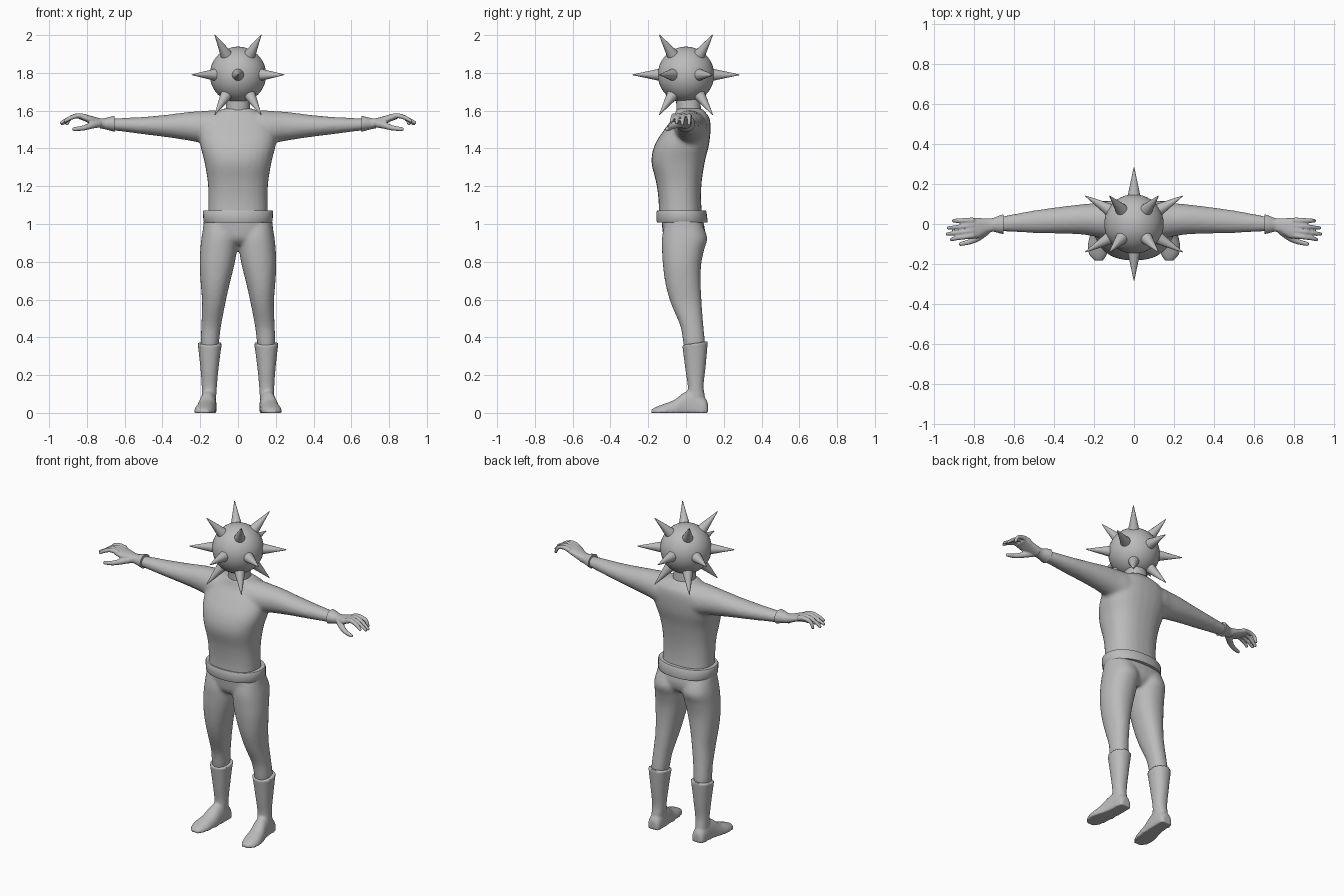
import bpy, bmesh, math
from mathutils import Vector

if "Cube" in bpy.data.objects:
    bpy.data.objects.remove(bpy.data.objects["Cube"])

grey = bpy.data.materials.new("plain grey")
grey.diffuse_color = (0.5, 0.5, 0.5, 1)
grey.use_nodes = True
grey.node_tree.nodes["Principled BSDF"].inputs["Base Color"].default_value = grey.diffuse_color


def finish(name, bm, voxel=0, smooth=4, angle=40):
    bmesh.ops.recalc_face_normals(bm, faces=bm.faces[:])
    me = bpy.data.meshes.new(name)
    bm.to_mesh(me)
    bm.free()
    me.materials.append(grey)
    ob = bpy.data.objects.new(name, me)
    bpy.context.collection.objects.link(ob)
    bpy.context.view_layer.objects.active = ob
    ob.select_set(True)
    bpy.ops.object.shade_smooth_by_angle(angle=math.radians(angle))
    ob.select_set(False)
    if voxel:  # fuse overlapping volumes into one skin
        r = ob.modifiers.new("fuse", 'REMESH')
        r.mode, r.voxel_size, r.use_smooth_shade = 'VOXEL', voxel, True
        s = ob.modifiers.new("soften", 'SMOOTH')
        s.factor, s.iterations = 0.5, smooth
    return ob


def spline(rows, steps):
    """Catmull-Rom through the rows."""
    out = []
    for i in range(len(rows) - 1):
        p = [Vector(rows[max(0, min(len(rows) - 1, i + k))]) for k in (-1, 0, 1, 2)]
        for j in range(steps):
            t = j / steps
            out.append(0.5 * (2 * p[1] + (p[2] - p[0]) * t
                              + (2 * p[0] - 5 * p[1] + 4 * p[2] - p[3]) * t * t
                              + (3 * p[1] - p[0] - 3 * p[2] + p[3]) * t ** 3))
    return out + [Vector(rows[-1])]


def loft(bm, axis, rows, side=1, steps=4, n=28, power=2.2, tilt=0, floor=False):
    """Rows are (position, min u, max u, min v, max v) along the axis."""
    rings = []
    for a, u0, u1, v0, v1 in spline(rows, steps):
        ring = []
        for k in range(n):
            c, s = math.cos(2 * math.pi * k / n), math.sin(2 * math.pi * k / n)
            u = (u0 + u1) / 2 + (u1 - u0) / 2 * math.copysign(abs(c) ** (2 / power), c)
            v = (v0 + v1) / 2 + (v1 - v0) / 2 * math.copysign(abs(s) ** (2 / power), s)
            x, y, z = {'x': (a, u, v), 'y': (u, a, v), 'z': (u, v, a + tilt * v)}[axis]
            ring.append(bm.verts.new((x * side, y, max(z, 0) if floor else z)))
        rings.append(ring)
    for r, q in zip(rings, rings[1:]):
        for k in range(n):
            bm.faces.new((r[k], r[(k + 1) % n], q[(k + 1) % n], q[k]))
    bm.faces.new(rings[0][::-1])
    bm.faces.new(rings[-1])


def tube(bm, points, r0, r1, side=1):
    """Tapered finger: chain of spheres close enough to fuse."""
    pts = spline(points, 7)
    for i, p in enumerate(pts):
        r = r0 + (r1 - r0) * i / (len(pts) - 1)
        got = bmesh.ops.create_icosphere(bm, subdivisions=2, radius=r)
        bmesh.ops.translate(bm, verts=got['verts'], vec=(p.x * side, p.y, p.z))


# Spiked ball head
bm = bmesh.new()
centre = Vector((0, 0, 1.79))
bmesh.ops.create_uvsphere(bm, u_segments=40, v_segments=24, radius=0.149)
bmesh.ops.translate(bm, verts=bm.verts[:], vec=centre)
finish("ball_head", bm)

dirs = [(0, s, 0) for s in (-1, 1)]
dirs += [(a * 0.866, b * 0.5, 0) for a in (-1, 1) for b in (-1, 1)]
dirs += [(a * 0.435, b * 0.5, c * 0.75) for a in (-1, 1) for b in (-1, 1) for c in (-1, 1)]
bm = bmesh.new()
for d in dirs:
    d = Vector(d).normalized()
    got = bmesh.ops.create_cone(bm, cap_ends=True, segments=16, radius1=0.033,
                                radius2=0.002, depth=0.146)
    q = d.to_track_quat('Z', 'Y')
    for v in got['verts']:
        v.co = centre + q @ v.co + d * 0.209
finish("head_spikes", bm)

# Neck
bm = bmesh.new()
loft(bm, 'z', [(1.52, -0.07, 0.07, -0.05, 0.085), (1.60, -0.065, 0.065, -0.05, 0.08),
               (1.70, -0.062, 0.062, -0.055, 0.07)])
finish("neck", bm)

# Sweater: torso and both sleeves fused
bm = bmesh.new()
loft(bm, 'z', [(1.03, -.16, .16, -.145, .088), (1.12, -.157, .157, -.145, .08),
               (1.22, -.16, .16, -.158, .083), (1.33, -.178, .178, -.183, .1),
               (1.42, -.2, .2, -.165, .122), (1.50, -.2, .2, -.115, .13),
               (1.56, -.17, .17, -.07, .125), (1.595, -.11, .11, -.055, .1),
               (1.612, -.075, .075, -.052, .085)], power=2.4)
for s in (-1, 1):
    loft(bm, 'x', [(.05, -.08, .115, 1.40, 1.60), (.13, -.075, .115, 1.41, 1.602),
                   (.2, -.062, .105, 1.43, 1.597), (.27, -.052, .098, 1.443, 1.592),
                   (.38, -.048, .085, 1.46, 1.578), (.5, -.045, .068, 1.475, 1.567),
                   (.6, -.04, .05, 1.488, 1.562), (.685, -.036, .034, 1.498, 1.557)],
         side=s, power=2)
finish("sweater", bm, 0.011, 5)

# Belt
bm = bmesh.new()
loft(bm, 'z', [(1.008, -.178, .178, -.153, .113), (1.015, -.183, .183, -.156, .115),
               (1.065, -.186, .186, -.156, .108), (1.072, -.182, .182, -.152, .104)],
     steps=1, n=40)
finish("belt", bm)

# Trousers
bm = bmesh.new()
loft(bm, 'z', [(.89, -.10, .10, -.085, .06), (.92, -.165, .165, -.115, .09),
               (.97, -.185, .185, -.125, .1), (1.04, -.178, .178, -.13, .085)], power=2.4)
for s in (-1, 1):
    loft(bm, 'z', [(1.02, .01, .178, -.11, .075), (.93, .002, .193, -.127, .112),
                   (.86, .006, .2, -.127, .095), (.78, .02, .203, -.122, .08),
                   (.68, .045, .197, -.108, .078), (.58, .067, .19, -.08, .083),
                   (.46, .09, .194, -.03, .092), (.38, .1, .197, -.016, .1),
                   (.32, .108, .192, -.005, .098)], side=s)
finish("trousers", bm, 0.01, 4)

for s, label in ((-1, "left"), (1, "right")):
    # Boot: shaft and flat-soled foot fused
    bm = bmesh.new()
    loft(bm, 'z', [(.362, .083, .215, -.02, .115), (.33, .09, .21, -.016, .113),
                   (.22, .104, .198, -.002, .103), (.13, .112, .192, .01, .093),
                   (.07, .116, .192, 0, .1), (.02, .12, .19, .0, .1)], side=s, tilt=0.15)
    loft(bm, 'y', [(.116, .13, .18, -.03, .05), (.1, .115, .195, -.05, .08),
                   (.04, .113, .2, -.07, .12), (-.01, .115, .208, -.06, .108),
                   (-.06, .118, .222, -.05, .07), (-.11, .122, .232, -.04, .05),
                   (-.155, .135, .225, -.03, .033), (-.184, .155, .2, -.02, .018)],
         side=s, floor=True)
    finish(label + "_boot", bm, 0.007, 3)

    # Glove cuff
    bm = bmesh.new()
    loft(bm, 'x', [(.655, -.05, .048, 1.488, 1.572), (.675, -.046, .042, 1.494, 1.568),
                   (.705, -.038, .03, 1.502, 1.56), (.73, -.037, .028, 1.506, 1.557)],
         side=s, power=2)
    finish(label + "_cuff", bm)

    # Hand: palm, four fingers and thumb fused
    bm = bmesh.new()
    loft(bm, 'x', [(.69, -.036, .028, 1.505, 1.558), (.73, -.044, .028, 1.51, 1.56),
                   (.78, -.07, .03, 1.53, 1.573), (.82, -.075, .031, 1.548, 1.583),
                   (.84, -.066, .024, 1.555, 1.582)], side=s, power=2.4)
    for y0, y1, x1, z1 in ((.018, .016, .905, 1.53), (-.008, -.02, .93, 1.53),
                           (-.034, -.05, .935, 1.537), (-.058, -.078, .915, 1.545)):
        tube(bm, [(.81, y0, 1.568), (.85, (2 * y0 + y1) / 3, 1.573),
                  (.89, (y0 + 2 * y1) / 3, 1.56), (x1, y1, z1)], .0155, .0095, s)
    tube(bm, [(.74, -.035, 1.53), (.78, -.068, 1.52), (.82, -.088, 1.508),
              (.868, -.1, 1.502)], .021, .011, s)
    finish(label + "_hand", bm, 0.005, 2)
